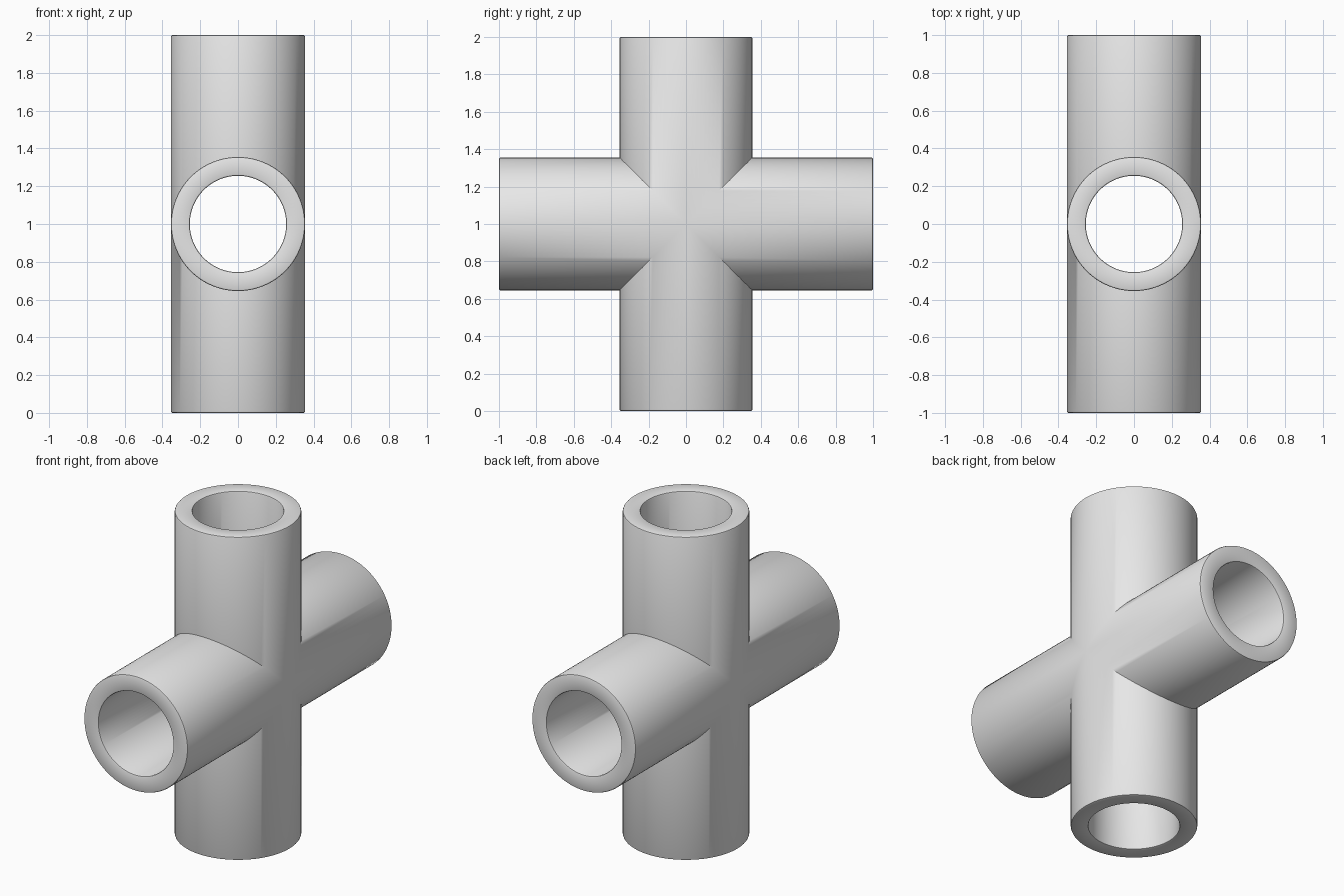
import bpy, bmesh, math
from mathutils import Matrix, Vector

if "Cube" in bpy.data.objects:
    bpy.data.objects.remove(bpy.data.objects["Cube"])

R_OUT, R_IN, HALF, BEVEL, SIDES = 0.355, 0.255, 1.0, 0.008, 96

bm = bmesh.new()


def add_arm(turn):
    """Tube arm pointing up, mitred at the centre, then turned about x."""
    rot = Matrix.Rotation(turn, 4, 'X')
    # (radius, distance from the centre); None means the mitred joint
    profile = [(R_OUT, None), (R_OUT, HALF - BEVEL),
               (R_OUT - BEVEL * 0.3, HALF - BEVEL * 0.3), (R_OUT - BEVEL, HALF),
               (R_IN + BEVEL, HALF), (R_IN + BEVEL * 0.3, HALF - BEVEL * 0.3),
               (R_IN, HALF - BEVEL), (R_IN, None)]
    rings = []
    for r, d in profile:
        ring = []
        for i in range(SIDES):
            a = 2 * math.pi * i / SIDES
            y = r * math.sin(a)
            p = Vector((r * math.cos(a), y, abs(y) if d is None else d))
            ring.append(bm.verts.new(rot @ p + Vector((0, 0, HALF))))
        rings.append(ring)
    for lo, hi in zip(rings, rings[1:]):
        for i in range(SIDES):
            j = (i + 1) % SIDES
            bm.faces.new((lo[i], lo[j], hi[j], hi[i]))


# Four equal arms: up, front, down, back
for k in range(4):
    add_arm(k * math.pi / 2)

bmesh.ops.remove_doubles(bm, verts=bm.verts, dist=1e-4)
bmesh.ops.recalc_face_normals(bm, faces=bm.faces)

mesh = bpy.data.meshes.new("cross_pipe")
bm.to_mesh(mesh)
bm.free()
pipe = bpy.data.objects.new("cross_pipe", mesh)
bpy.context.collection.objects.link(pipe)

# Single plain grey
grey = bpy.data.materials.new("light grey")
grey.diffuse_color = (0.8, 0.8, 0.8, 1)
grey.use_nodes = True
grey.node_tree.nodes["Principled BSDF"].inputs["Base Color"].default_value = grey.diffuse_color
mesh.materials.append(grey)

bpy.context.view_layer.objects.active = pipe
pipe.select_set(True)
bpy.ops.object.shade_smooth_by_angle(angle=math.radians(40))
